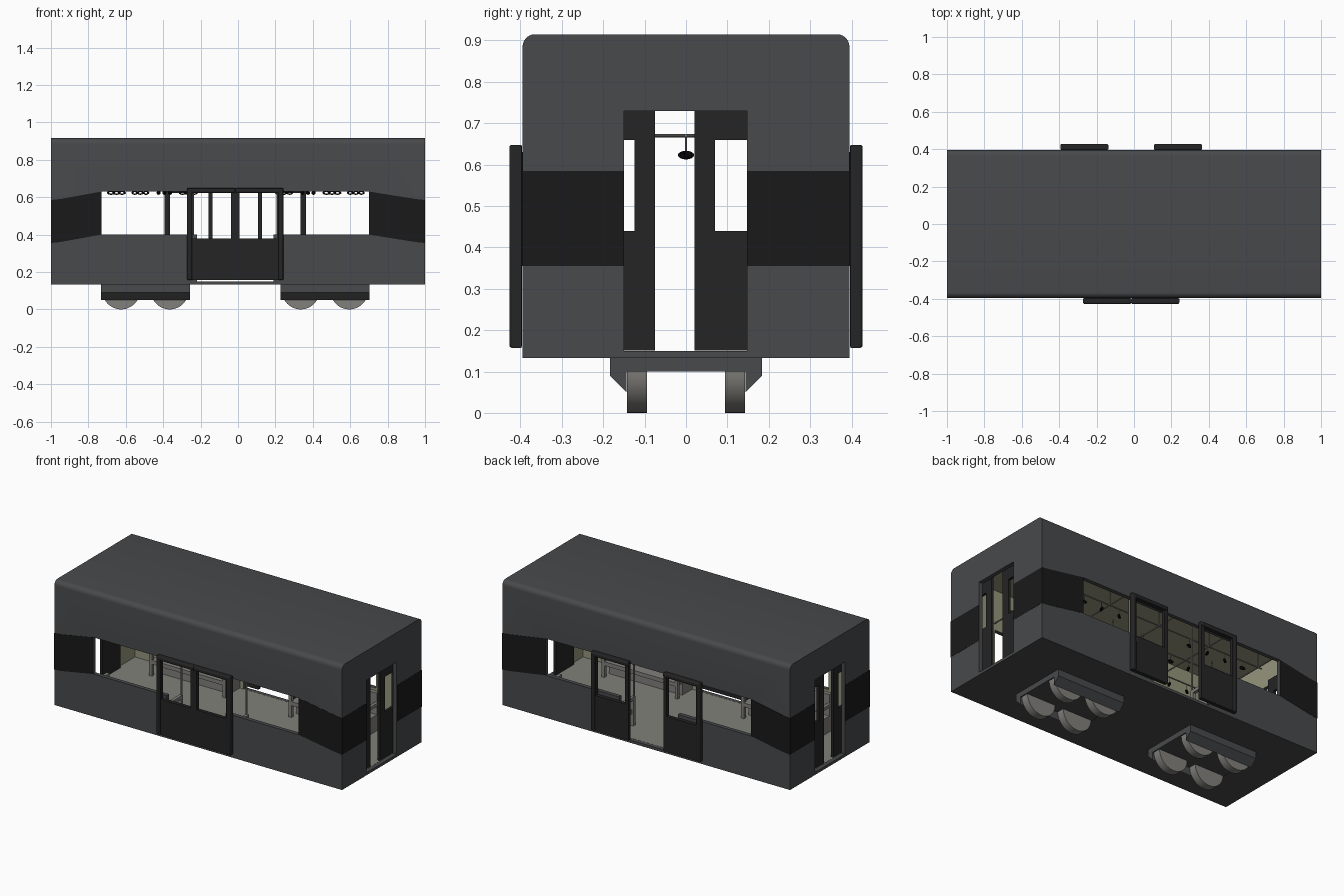
import bpy, bmesh, math
from mathutils import Matrix, Vector

if "Cube" in bpy.data.objects:
    bpy.data.objects.remove(bpy.data.objects["Cube"])

CX = -0.015  # doors, benches and bogies are centred here


def mat(name, *c):
    m = bpy.data.materials.new(name)
    m.diffuse_color = (*c, 1)
    m.use_nodes = True
    m.node_tree.nodes["Principled BSDF"].inputs["Base Color"].default_value = m.diffuse_color
    return m


BODY = mat("body_grey", 0.065, 0.067, 0.07)
BAND = mat("band_black", 0.010, 0.010, 0.010)
DOOR = mat("door_black", 0.018, 0.018, 0.018)
LINING = mat("lining_khaki", 0.30, 0.30, 0.20)
FLOOR = mat("floor_grey", 0.22, 0.22, 0.19)
METAL = mat("metal_grey", 0.22, 0.215, 0.20)
BLACK = mat("handle_black", 0.004, 0.004, 0.004)


def make(name, bm, m):
    bmesh.ops.recalc_face_normals(bm, faces=bm.faces)
    me = bpy.data.meshes.new(name)
    bm.to_mesh(me)
    bm.free()
    me.materials.append(m)
    ob = bpy.data.objects.new(name, me)
    bpy.context.collection.objects.link(ob)
    return ob


def add_box(bm, x0, x1, y0, y1, z0, z1):
    s = Matrix.Diagonal((x1 - x0, y1 - y0, z1 - z0, 1))
    t = Matrix.Translation(((x0 + x1) / 2, (y0 + y1) / 2, (z0 + z1) / 2))
    bmesh.ops.create_cube(bm, size=1, matrix=t @ s)


def boxes(name, dims, m):
    bm = bmesh.new()
    for d in dims:
        add_box(bm, *[f(d[i], d[i + 1]) for i in (0, 2, 4) for f in (min, max)])
    return make(name, bm, m)


def prism(name, pts, axis, a, b, m):
    """Extrude a 2D profile along x (points are y,z) or y (points are x,z)."""
    bm = bmesh.new()
    f = bm.faces.new([bm.verts.new((a, p, q) if axis == "x" else (p, a, q)) for p, q in pts])
    r = bmesh.ops.extrude_face_region(bm, geom=[f])
    d = Vector((b - a, 0, 0)) if axis == "x" else Vector((0, b - a, 0))
    bmesh.ops.translate(bm, verts=[v for v in r["geom"] if isinstance(v, bmesh.types.BMVert)], vec=d)
    return make(name, bm, m)


def rod(bm, p, q, r, n=10):
    p, q = Vector(p), Vector(q)
    rot = (q - p).to_track_quat("Z", "Y").to_matrix().to_4x4()
    bmesh.ops.create_cone(bm, cap_ends=True, segments=n, radius1=r, radius2=r,
                          depth=(q - p).length, matrix=Matrix.Translation((p + q) / 2) @ rot)


def cut(ob, dims, m):
    c = boxes("cutter", [dims], m)
    c.hide_render = True
    md = ob.modifiers.new("cut", "BOOLEAN")
    md.operation, md.solver, md.object, md.material_mode = "DIFFERENCE", "EXACT", c, "TRANSFER"
    bpy.context.view_layer.objects.active = ob
    bpy.ops.object.modifier_apply(modifier=md.name)
    bpy.data.objects.remove(c)


def smooth(ob):
    bpy.ops.object.select_all(action="DESELECT")
    ob.select_set(True)
    bpy.context.view_layer.objects.active = ob
    bpy.ops.object.shade_smooth_by_angle(angle=math.radians(35))


# Car shell: rounded roof profile, hollowed and cut for windows and doorways
R = 0.03
arc = [(0.395 - R + R * math.cos(t), 0.915 - R + R * math.sin(t))
       for t in [i * math.pi / 12 for i in range(7)]]
profile = [(-0.395, 0.133), (0.395, 0.133)] + arc + [(-y, z) for y, z in reversed(arc)]
shell = prism("car_shell", profile, "x", -1, 1, BODY)
cut(shell, (-0.975, 0.975, -0.37, 0.37, 0.147, 0.885), LINING)
cut(shell, (-0.73, 0.70, -0.6, 0.6, 0.40, 0.63), BODY)
cut(shell, (CX - 0.205, CX + 0.205, -0.6, 0.6, 0.15, 0.61), BODY)
cut(shell, (-1.2, 1.2, -0.15, 0.147, 0.15, 0.73), BODY)
smooth(shell)
boxes("floor", [(-0.974, 0.974, -0.369, 0.369, 0.14, 0.15)], FLOOR)

# Dark bands on side ends and end walls
for s in (-1, 1):
    for end, win in ((-1, -0.73), (1, 0.70)):
        k = end * 0.95
        prism("side_band", [(end, 0.355), (k, 0.36), (win, 0.40), (win, 0.63), (k, 0.59), (end, 0.585)],
              "y", s * 0.394, s * 0.3965, BAND)
    boxes("end_band", [(s * 0.998, s * 1.001, -0.396, -0.15, 0.355, 0.585),
                       (s * 0.998, s * 1.001, 0.147, 0.396, 0.355, 0.585)], BAND)

# Side doors: closed at the front, slid open at the back
for s, gap in ((-1, 0.0), (1, 0.122)):
    for d in (-1, 1):
        a = CX + d * gap
        b = a + d * 0.257
        panel = boxes("side_door", [(a, b, s * 0.397, s * 0.42, 0.157, 0.648)], DOOR)
        cut(panel, (min(a + d * 0.022, b - d * 0.03), max(a + d * 0.022, b - d * 0.03),
                    -0.6, 0.6, 0.38, 0.622), DOOR)
        # raised rim along the outer edge and the top
        o = b - d * 0.026
        pts = [(o, 0.157), (b, 0.157), (b, 0.648), (a, 0.648), (a, 0.624), (o, 0.624)]
        rim = prism("side_door_rim", pts, "y", s * 0.396, s * 0.427, DOOR)
        bv = rim.modifiers.new("bevel", "BEVEL")
        bv.width, bv.segments = 0.007, 3
        smooth(rim)

# End doors: two partly open sliding leaves behind each end wall
for s in (-1, 1):
    for e, d in ((0.02, 1), (-0.075, -1)):
        leaf = boxes("end_door", [(s * 0.957, s * 0.973, e, e + d * 0.18, 0.151, 0.75)], DOOR)
        cut(leaf, (-1.2, 1.2, min(e + d * 0.05, e + d * 0.135), max(e + d * 0.05, e + d * 0.135),
                   0.44, 0.66), DOOR)

# Bogies and half-sunk wheels
half = [(0.184, 0.134), (0.184, 0.09), (0.144, 0.05), (0.144, 0.10)]
for bx in (CX - 0.48, CX + 0.48):
    prism("bogie", half + [(-y, z) for y, z in reversed(half)], "x", bx - 0.238, bx + 0.238, BODY)
    for wx in (bx - 0.13, bx + 0.13):
        for s in (-1, 1):
            pts = [(wx + 0.101 * math.cos(t), 0.101 - 0.101 * math.sin(t))
                   for t in [i * math.pi / 24 for i in range(25)]]
            smooth(prism("wheel", pts, "y", s * 0.094, s * 0.142, METAL))

# Benches along both walls, with end panels, armrests and grab poles
for s in (-1, 1):
    for d in (-1, 1):
        a, b = CX + d * 0.23, CX + d * 0.74
        boxes("bench", [(a, b, s * 0.21, s * 0.37, 0.225, 0.25),
                        (a, b, s * 0.345, s * 0.37, 0.25, 0.385),
                        (a, b, s * 0.27, s * 0.37, 0.15, 0.225)], METAL)
        for e in (a, b):
            boxes("bench_armrest", [(e - 0.01, e + 0.01, s * 0.21, s * 0.23, 0.15, 0.33),
                                    (e - 0.01, e + 0.01, s * 0.21, s * 0.37, 0.31, 0.33)], METAL)
        bm = bmesh.new()
        rod(bm, (a - d * 0.004, s * 0.215, 0.33), (a - d * 0.004, s * 0.215, 0.886), 0.006)
        smooth(make("grab_pole", bm, METAL))

# Overhead rails with cross bars and hangers
bm = bmesh.new()
for y in (-0.2, 0, 0.2):
    rod(bm, (-0.76, y, 0.67), (0.73, y, 0.67), 0.004)
for i in range(5):
    x = CX + (i - 2) * 0.36
    rod(bm, (x, -0.37, 0.67), (x, 0.37, 0.67), 0.004)
    for y in (-0.2, 0.2):
        rod(bm, (x, y, 0.67), (x, y, 0.886), 0.004)
smooth(make("overhead_rails", bm, METAL))

# Hanging strap handles in three staggered rows
for r, y in enumerate((-0.2, 0, 0.2)):
    for i in range(11):
        x = -0.65 + i * 0.128 + (r - 1) * 0.03
        if abs(x - CX) < 0.2:
            continue
        bpy.ops.mesh.primitive_torus_add(major_segments=14, minor_segments=6, major_radius=0.015,
                                         minor_radius=0.006, location=(x, y, 0.623),
                                         rotation=(math.pi / 2, 0, math.radians(35 * (i % 3))))
        ring = bpy.context.object
        ring.name = "strap_handle"
        ring.scale = (1, 0.5, 1)
        ring.data.materials.append(BLACK)
        smooth(ring)
        bm = bmesh.new()
        rod(bm, (x, y, 0.63), (x, y, 0.67), 0.002, 6)
        make("strap", bm, METAL)
